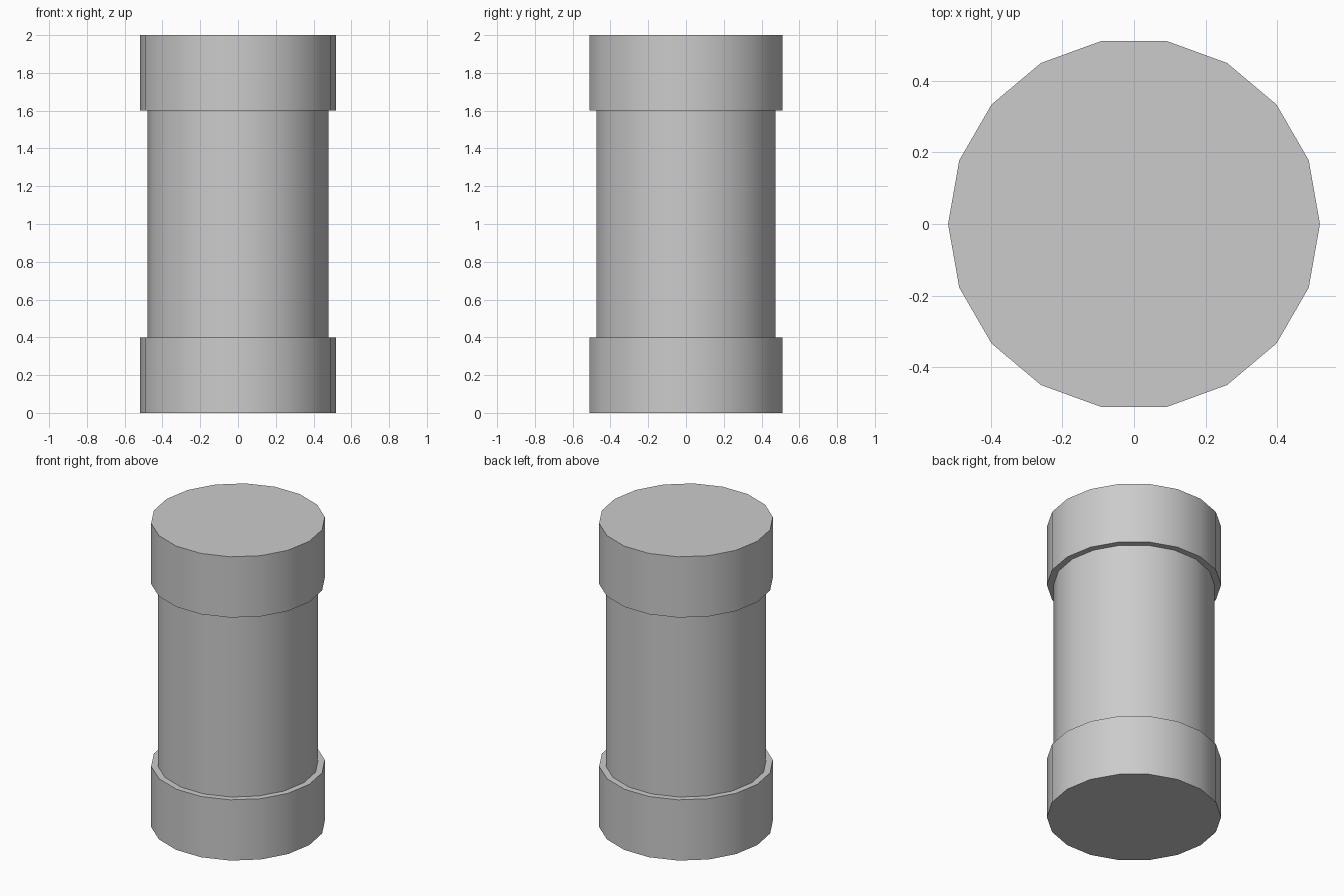
import bpy, bmesh, math

if "Cube" in bpy.data.objects:
    bpy.data.objects.remove(bpy.data.objects["Cube"])

SIDES = 18


def lathe(name, profile):
    """Spin a (radius, z) profile round z and close both ends."""
    bm = bmesh.new()
    rings = []
    for r, z in profile:
        rings.append([bm.verts.new((r * math.cos(math.tau * i / SIDES),
                                    r * math.sin(math.tau * i / SIDES), z))
                      for i in range(SIDES)])
    for low, high in zip(rings, rings[1:]):
        for i in range(SIDES):
            j = (i + 1) % SIDES
            bm.faces.new((low[i], low[j], high[j], high[i]))
    bm.faces.new(rings[0][::-1])
    bm.faces.new(rings[-1])
    bmesh.ops.recalc_face_normals(bm, faces=bm.faces[:])
    mesh = bpy.data.meshes.new(name)
    bm.to_mesh(mesh)
    bm.free()
    obj = bpy.data.objects.new(name, mesh)
    bpy.context.collection.objects.link(obj)
    bpy.ops.object.select_all(action='DESELECT')
    obj.select_set(True)
    bpy.context.view_layer.objects.active = obj
    bpy.ops.object.shade_smooth_by_angle(angle=math.radians(30))
    return obj


# Barrel with a wider collar at each end, as one continuous surface
BODY, COLLAR = 0.48, 0.52
lathe("collared_cylinder", [
    (COLLAR, 0.0), (COLLAR, 0.4),   # bottom collar
    (BODY, 0.4), (BODY, 1.6),       # barrel
    (COLLAR, 1.6), (COLLAR, 2.0),   # top collar
])
